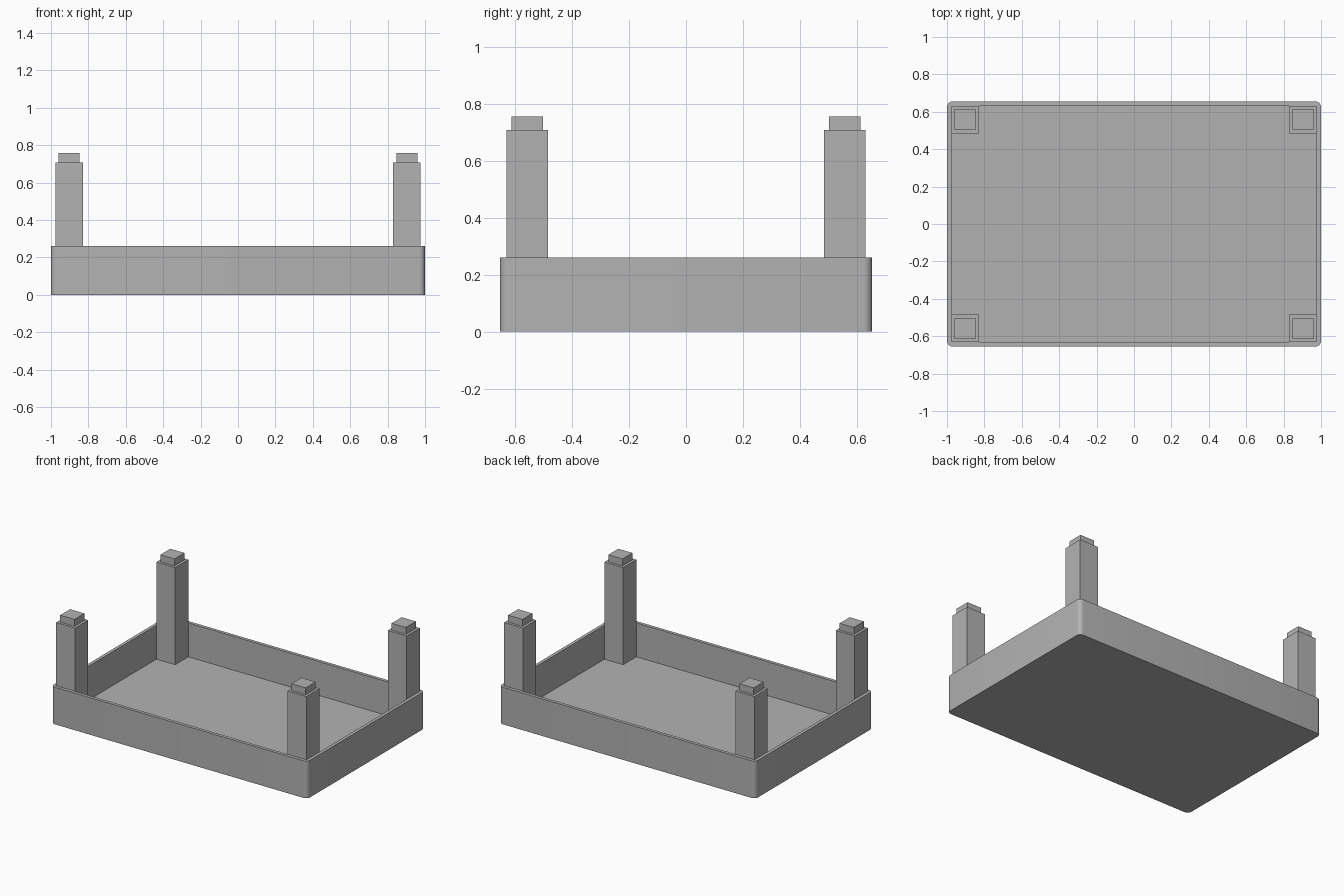
import bpy
import bmesh
import math
from mathutils import Matrix, Vector

if "Cube" in bpy.data.objects:
    bpy.data.objects.remove(bpy.data.objects["Cube"], do_unlink=True)

HALF_X, HALF_Y = 1.0, 0.655
WALL = 0.023
TRAY_TOP, POST_TOP, PEG_TOP = 0.262, 0.709, 0.758
POST_W, PEG_W = 0.147, 0.096

grey = bpy.data.materials.new("grey")
grey.use_nodes = True
colour = (0.45, 0.45, 0.45, 1.0)
grey.diffuse_color = colour
grey.node_tree.nodes["Principled BSDF"].inputs["Base Color"].default_value = colour


def box(bm, low, high):
    low, high = Vector(low), Vector(high)
    matrix = Matrix.Translation((low + high) / 2) @ Matrix.Diagonal((*(high - low), 1))
    bmesh.ops.create_cube(bm, size=1, matrix=matrix)


def make_object(name, bm):
    mesh = bpy.data.meshes.new(name)
    bm.to_mesh(mesh)
    bm.free()
    mesh.materials.append(grey)
    obj = bpy.data.objects.new(name, mesh)
    bpy.context.collection.objects.link(obj)
    return obj


# Tray body with rounded upright corners
bm = bmesh.new()
box(bm, (-HALF_X, -HALF_Y, 0), (HALF_X, HALF_Y, TRAY_TOP))
uprights = [e for e in bm.edges if abs(e.verts[0].co.z - e.verts[1].co.z) > 0.1]
bmesh.ops.bevel(bm, geom=uprights, offset=0.03, segments=6, profile=0.5,
                affect='EDGES')
tray = make_object("tray", bm)

# Square-cornered hollow cut into the tray
bm = bmesh.new()
inner_x, inner_y = HALF_X - WALL, HALF_Y - WALL
box(bm, (-inner_x, -inner_y, WALL), (inner_x, inner_y, TRAY_TOP + 0.1))
cutter = make_object("hollow_cutter", bm)
cutter.hide_render = True
cut = tray.modifiers.new("hollow", 'BOOLEAN')
cut.operation = 'DIFFERENCE'
cut.solver = 'EXACT'
cut.object = cutter
bpy.context.view_layer.objects.active = tray
tray.select_set(True)
bpy.ops.object.modifier_apply(modifier=cut.name)
bpy.data.objects.remove(cutter, do_unlink=True)
bpy.ops.object.shade_smooth_by_angle(angle=math.radians(30))


# Corner posts, each with a narrower stacking peg on top
def corner_post(name, sx, sy):
    bm = bmesh.new()
    half = POST_W / 2
    cx, cy = sx * (inner_x - half), sy * (inner_y - half)
    box(bm, (cx - half, cy - half, WALL), (cx + half, cy + half, POST_TOP))
    top = max(bm.faces, key=lambda f: f.calc_center_median().z)
    bmesh.ops.inset_region(bm, faces=[top], thickness=(POST_W - PEG_W) / 2)
    peg = bmesh.ops.extrude_face_region(bm, geom=[top])["geom"]
    bmesh.ops.translate(bm, vec=(0, 0, PEG_TOP - POST_TOP),
                        verts=[v for v in peg if isinstance(v, bmesh.types.BMVert)])
    if top.is_valid:
        bmesh.ops.delete(bm, geom=[top], context='FACES_ONLY')
    bmesh.ops.recalc_face_normals(bm, faces=bm.faces)
    make_object(name, bm)


for side, sx in (("left", 1), ("right", -1)):
    for end, sy in (("front", -1), ("back", 1)):
        corner_post(f"{end}_{side}_post", sx, sy)
